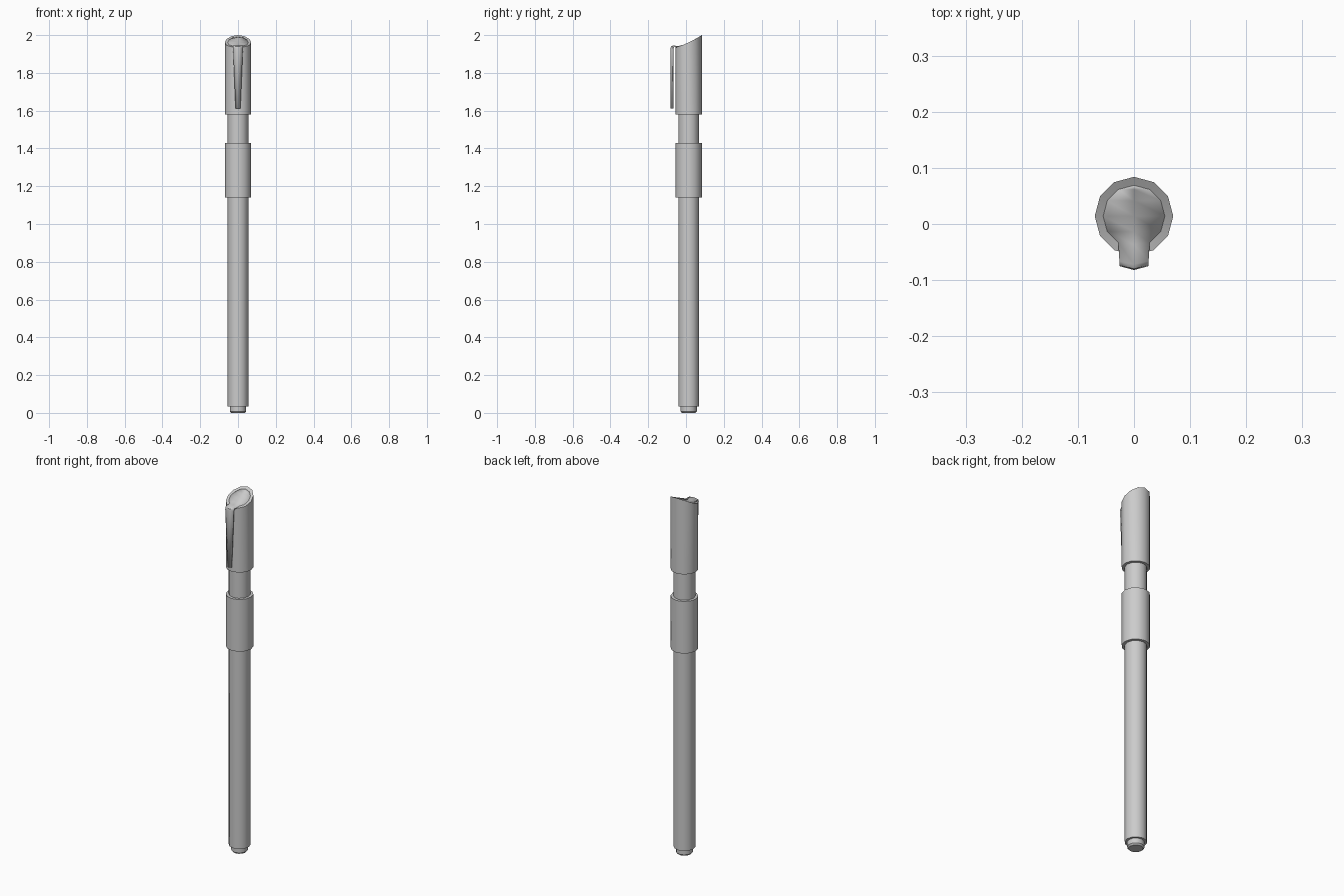
import bpy, bmesh, math

if "Cube" in bpy.data.objects:
    bpy.data.objects.remove(bpy.data.objects["Cube"])

CY = 0.014          # axis of the pen in y
SIDES = 12


def slant(y):
    """Height of the scooped slanted cap top at depth y."""
    t = max(0.0, min(1.0, (y + 0.056) / 0.14))
    return 1.937 + 0.063 * t ** 1.4


def finish(name, bm):
    bmesh.ops.recalc_face_normals(bm, faces=bm.faces[:])
    mesh = bpy.data.meshes.new(name)
    bm.to_mesh(mesh)
    bm.free()
    ob = bpy.data.objects.new(name, mesh)
    bpy.context.collection.objects.link(ob)
    bpy.ops.object.select_all(action='DESELECT')
    ob.select_set(True)
    bpy.context.view_layer.objects.active = ob
    bpy.ops.object.shade_smooth_by_angle(angle=math.radians(40))
    return ob


def lathe(name, profile):
    """Turn (radius, z) points; z may be a function of y. Ends are closed."""
    bm = bmesh.new()
    rings = []
    for r, z in profile:
        ring = []
        for i in range(SIDES):
            a = 2 * math.pi * i / SIDES
            x, y = r * math.cos(a), CY + r * math.sin(a)
            ring.append(bm.verts.new((x, y, z(y) if callable(z) else z)))
        rings.append(ring)
    for lo, hi in zip(rings, rings[1:]):
        for i in range(SIDES):
            j = (i + 1) % SIDES
            bm.faces.new((lo[i], lo[j], hi[j], hi[i]))
    for ring in (rings[0], rings[-1]):
        bm.faces.new(ring)
    return finish(name, bm)


# Body parts
lathe("end_plug", [(0.036, 0.0), (0.043, 0.008), (0.043, 0.045)])
lathe("barrel", [(0.055, 0.035), (0.055, 1.62)])
lathe("grip_sleeve", [(0.07, 1.14), (0.07, 1.43)])

# Cap with slanted rim and a recessed floor under the clip plate
lathe("cap", [(0.07, 1.58), (0.07, slant), (0.055, slant),
              (0.055, lambda y: slant(y) - 0.015), (0.02, 1.925)])

# Clip: round plate on the cap top, neck, bend, and tapered tongue
rows = []           # (half width, y at edges, y at centre, z)
for deg in (90, 60, 30, 0, -30):
    a = math.radians(deg)
    y = CY + 0.055 * math.sin(a)
    rows.append((0.055 * math.cos(a), y, y, max(slant(y), 1.943)))
rows += [(0.028, -0.033, -0.036, 1.943), (0.026, -0.066, -0.072, 1.944),
         (0.026, -0.073, -0.080, 1.939), (0.026, -0.075, -0.082, 1.928),
         (0.013, -0.075, -0.082, 1.612)]
bm = bmesh.new()
grid = []
for w, ye, yc, z in rows:
    mid = bm.verts.new((0, yc, z))
    if w < 1e-5:
        grid.append((mid, mid, mid))
    else:
        grid.append((bm.verts.new((-w, ye, z)), mid, bm.verts.new((w, ye, z))))
for a, b in zip(grid, grid[1:]):
    for i in (0, 1):
        quad = [a[i], b[i], b[i + 1], a[i + 1]]
        bm.faces.new(list(dict.fromkeys(quad)))
clip = finish("clip", bm)
if clip.data.polygons[4].normal.z < 0:
    clip.data.flip_normals()
solid = clip.modifiers.new("thickness", 'SOLIDIFY')
solid.thickness = 0.008
solid.offset = -1
